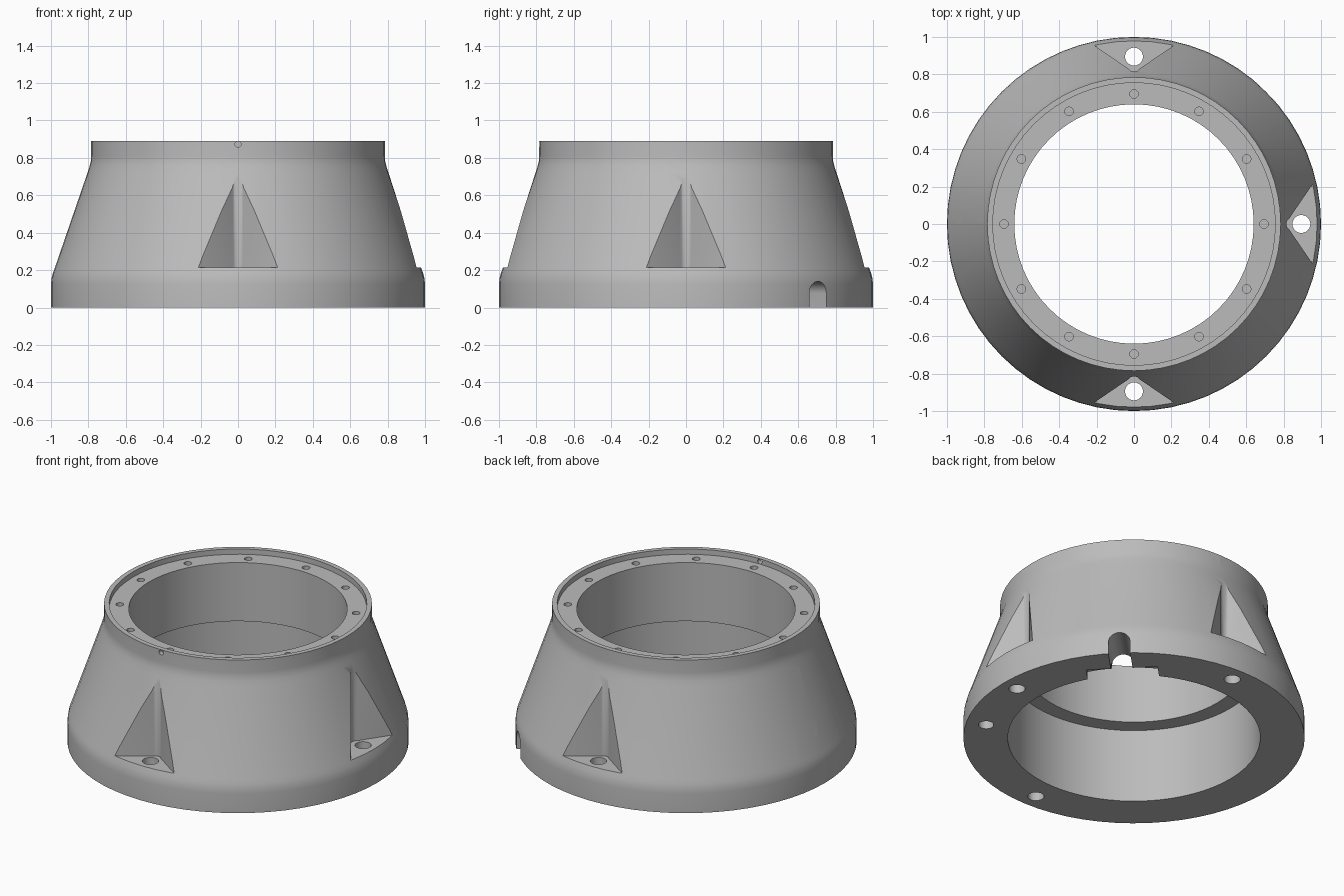
import bpy, bmesh, math
from mathutils import Matrix, Vector

cube = bpy.data.objects.get("Cube")
if cube:
    bpy.data.objects.remove(cube, do_unlink=True)

grey = bpy.data.materials.new("plain grey")
grey.use_nodes = True
GREY = (0.5, 0.5, 0.5, 1)
grey.diffuse_color = GREY
grey.node_tree.nodes["Principled BSDF"].inputs["Base Color"].default_value = GREY


def make_object(name, bm):
    bmesh.ops.recalc_face_normals(bm, faces=bm.faces)
    mesh = bpy.data.meshes.new(name)
    bm.to_mesh(mesh)
    bm.free()
    mesh.materials.append(grey)
    obj = bpy.data.objects.new(name, mesh)
    bpy.context.collection.objects.link(obj)
    return obj


def lathe(name, profile, steps):
    bm = bmesh.new()
    verts = [bm.verts.new((r, 0, z)) for r, z in profile]
    edges = [bm.edges.new((a, b)) for a, b in zip(verts, verts[1:] + verts[:1])]
    bmesh.ops.spin(bm, geom=verts + edges, cent=(0, 0, 0), axis=(0, 0, 1),
                   angle=math.tau, steps=steps, use_duplicate=False)
    bmesh.ops.remove_doubles(bm, verts=bm.verts, dist=0.0001)
    return make_object(name, bm)


def prism(outline, depth):
    """Extrude a closed outline of 3D points along a vector."""
    bm = bmesh.new()
    face = bm.faces.new([bm.verts.new(p) for p in outline])
    moved = bmesh.ops.extrude_face_region(bm, geom=[face], use_keep_orig=True)
    bmesh.ops.translate(bm, vec=depth,
                        verts=[v for v in moved["geom"] if isinstance(v, bmesh.types.BMVert)])
    return bm


def cut(bm, angle=0):
    """Turn a shape about z, subtract it from the body and discard it."""
    bm.transform(Matrix.Rotation(math.radians(angle), 4, "Z"))
    cutter = make_object("cutter", bm)
    cutter.hide_render = True
    mod = body.modifiers.new("cut", "BOOLEAN")
    mod.object, mod.operation, mod.solver = cutter, "DIFFERENCE", "EXACT"
    bpy.ops.object.modifier_apply(modifier=mod.name)
    bpy.data.objects.remove(cutter, do_unlink=True)


def arc(radius, start, end, count):
    for i in range(count + 1):
        a = math.radians(start + (end - start) * i / count)
        yield radius * math.cos(a), radius * math.sin(a)


def drill(radius, r, z0, z1, y=0, sides=24):
    circle = [(r + a, y + b, z0) for a, b in list(arc(radius, 0, 360, sides))[:-1]]
    return prism(circle, Vector((0, 0, z1 - z0)))


# Tapered ring body with a recessed top shelf and a stepped bore
body = lathe("tapered_housing", [
    (0.74, 0), (1, 0), (1, 0.125), (0.997, 0.155), (0.99, 0.183), (0.98, 0.21),
    (0.803, 0.725), (0.793, 0.757), (0.786, 0.785), (0.785, 0.81), (0.785, 0.89),
    (0.755, 0.89), (0.755, 0.856), (0.64, 0.856), (0.64, 0.477), (0.74, 0.477)], 64)
bpy.context.view_layer.objects.active = body
body.select_set(True)

# Four wedge pockets with flat floors, each with a through hole
for angle in range(0, 360, 90):
    nose = [(0.853 + x, y, 0.213) for x, y in arc(0.038, 125, 235, 8)]
    wedge = [(1.1, -0.425, 0.213), (1.1, 0.425, 0.213)] + nose
    cut(prism(wedge, Vector((0, 0, 0.7))), angle)
    cut(drill(0.048, 0.895, -0.1, 0.4), angle)

# Blind holes in the underside
for angle in (-30, 120):
    cut(drill(0.045, 0.88, -0.1, 0.14), angle)

# Ring of screw holes in the shelf, and a pin hole under the ledge
for angle in range(0, 360, 30):
    cut(drill(0.023, 0.695, 0.8, 0.95, sides=16), angle)
cut(drill(0.012, 0.69, 0.4, 0.54, sides=12), -120)

# Small radial holes through the front and back of the lip
for angle in (90, 270):
    circle = [(0.72, a, 0.873 + b) for a, b in list(arc(0.016, 0, 360, 16))[:-1]]
    cut(prism(circle, Vector((0.15, 0, 0))), angle)

# Arched cable slot, its inner pocket and two pilot holes
arch = [(0.6, a, 0.076 + b) for a, b in arc(0.064, 0, 180, 16)]
arch += [(0.6, -0.064, -0.1), (0.6, 0.064, -0.1)]
cut(prism(arch, Vector((0.6, 0, 0))), 45)
pocket = [(0.6, -0.21, -0.1), (0.82, -0.21, -0.1), (0.82, 0.21, -0.1), (0.6, 0.21, -0.1)]
cut(prism(pocket, Vector((0, 0, 0.15))), 45)
for side in (-0.165, 0.165):
    cut(drill(0.012, 0.775, -0.05, 0.12, y=side, sides=12), 45)

bpy.ops.object.shade_smooth_by_angle(angle=math.radians(30))
